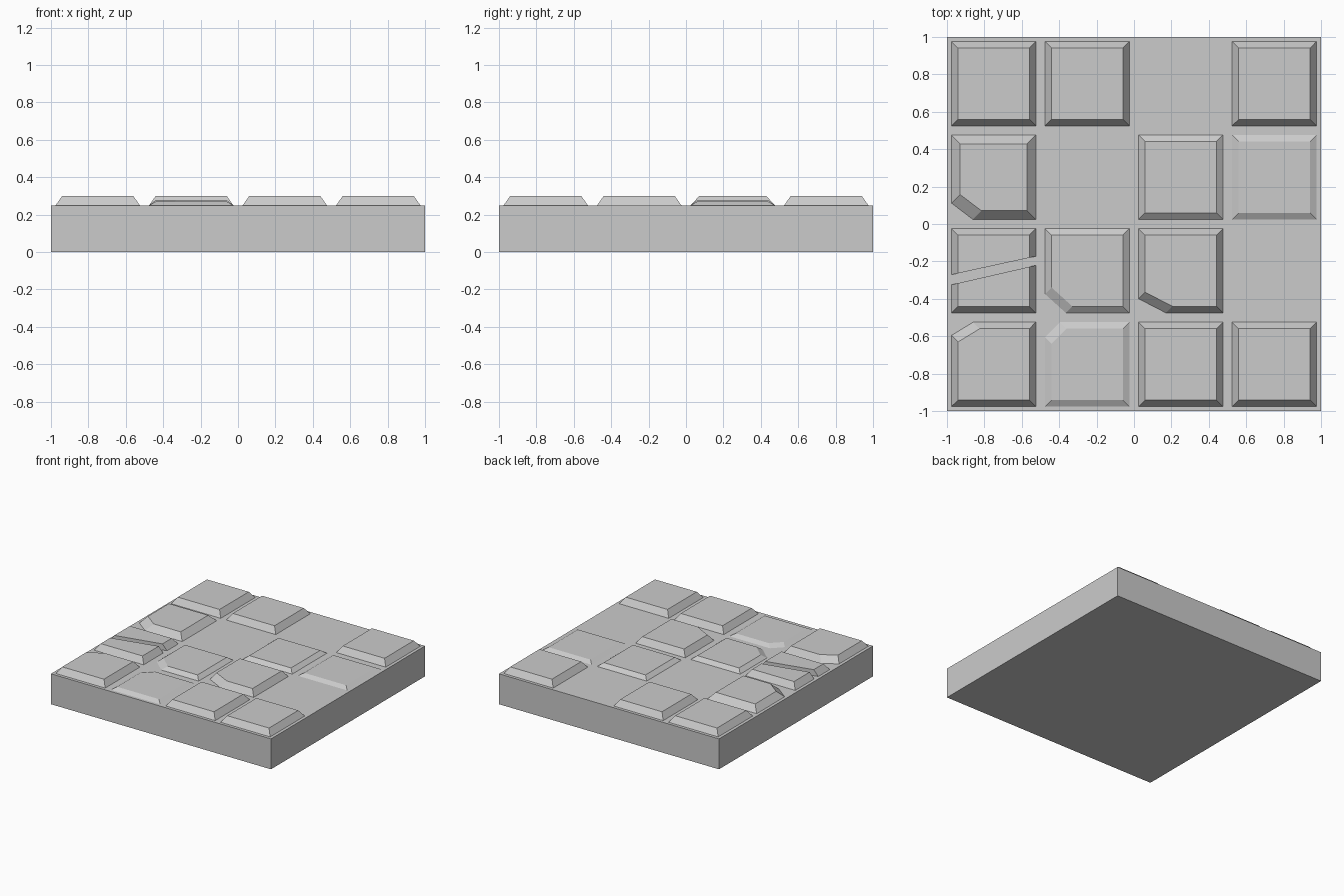
import bpy, bmesh
from mathutils import Vector

if "Cube" in bpy.data.objects:
    bpy.data.objects.remove(bpy.data.objects["Cube"])

BASE_Z = 0.25   # top of the slab
HALF = 0.225    # half width of a tile


def add_object(name, bm):
    bmesh.ops.recalc_face_normals(bm, faces=bm.faces[:])
    mesh = bpy.data.meshes.new(name)
    bm.to_mesh(mesh)
    bm.free()
    obj = bpy.data.objects.new(name, mesh)
    bpy.context.collection.objects.link(obj)
    return obj


def outline(cx, cy, half, chip):
    # square outline, optionally with one left-hand corner cut away
    pts = []
    for sx, sy in ((-1, -1), (1, -1), (1, 1), (-1, 1)):
        x, y = cx + sx * half, cy + sy * half
        if chip and sx < 0 and sy == chip[0]:
            a, b = (x, y - sy * chip[2]), (x + chip[1], y)
            pts += [a, b] if sy < 0 else [b, a]
        else:
            pts.append((x, y))
    return pts


def tile(name, cx, cy, height=0.05, inset=0.035, chip=None, cut=None):
    bm = bmesh.new()
    low, high = [[bm.verts.new((x, y, z)) for x, y in outline(cx, cy, h, chip)]
                 for h, z in ((HALF, BASE_Z), (HALF - inset, BASE_Z + height))]
    bm.faces.new(low[::-1])
    bm.faces.new(high)
    n = len(low)
    for i in range(n):
        j = (i + 1) % n
        bm.faces.new((low[i], low[j], high[j], high[i]))
    if cut:
        # keep one side of a straight vertical crack
        p, q, keep = cut
        d = Vector((q[0] - p[0], q[1] - p[1], 0))
        normal = Vector((d.y, -d.x, 0)) * keep
        res = bmesh.ops.bisect_plane(bm, geom=bm.verts[:] + bm.edges[:] + bm.faces[:],
                                     plane_co=(p[0], p[1], 0), plane_no=normal,
                                     clear_outer=True)
        edges = [e for e in res["geom_cut"] if isinstance(e, bmesh.types.BMEdge)]
        bmesh.ops.contextual_create(bm, geom=edges)
    return add_object(name, bm)


# Base slab
bm = bmesh.new()
bmesh.ops.create_cube(bm, size=1)
bmesh.ops.scale(bm, vec=(2, 2, BASE_Z), verts=bm.verts[:])
bmesh.ops.translate(bm, vec=(0, 0, BASE_Z / 2), verts=bm.verts[:])
add_object("base_slab", bm)

# Whole tiles
for x, y in ((-0.75, 0.75), (-0.25, 0.75), (0.75, 0.75), (0.25, -0.75), (0.75, -0.75)):
    tile("tile", x, y)

# Worn, sunken tiles
tile("low_tile", 0.25, 0.25, height=0.028)
tile("low_tile", 0.75, 0.25, height=0.02)

# Tiles with a broken corner: chip = (side in y, x length, y length)
tile("chipped_tile", -0.75, 0.25, inset=0.046, chip=(-1, 0.113, 0.086))
tile("chipped_tile", 0.25, -0.25, chip=(-1, 0.145, 0.075))
tile("chipped_tile", -0.75, -0.75, chip=(1, 0.115, 0.07))
tile("low_chipped_tile", -0.25, -0.25, height=0.028, chip=(-1, 0.11, 0.10))
tile("low_chipped_tile", -0.25, -0.75, height=0.02, chip=(1, 0.08, 0.08))

# Cracked tile in two pieces
tile("cracked_tile_upper", -0.75, -0.25, cut=((-0.97, -0.27), (-0.53, -0.174), 1))
tile("cracked_tile_lower", -0.75, -0.25, cut=((-0.97, -0.323), (-0.53, -0.222), -1))
